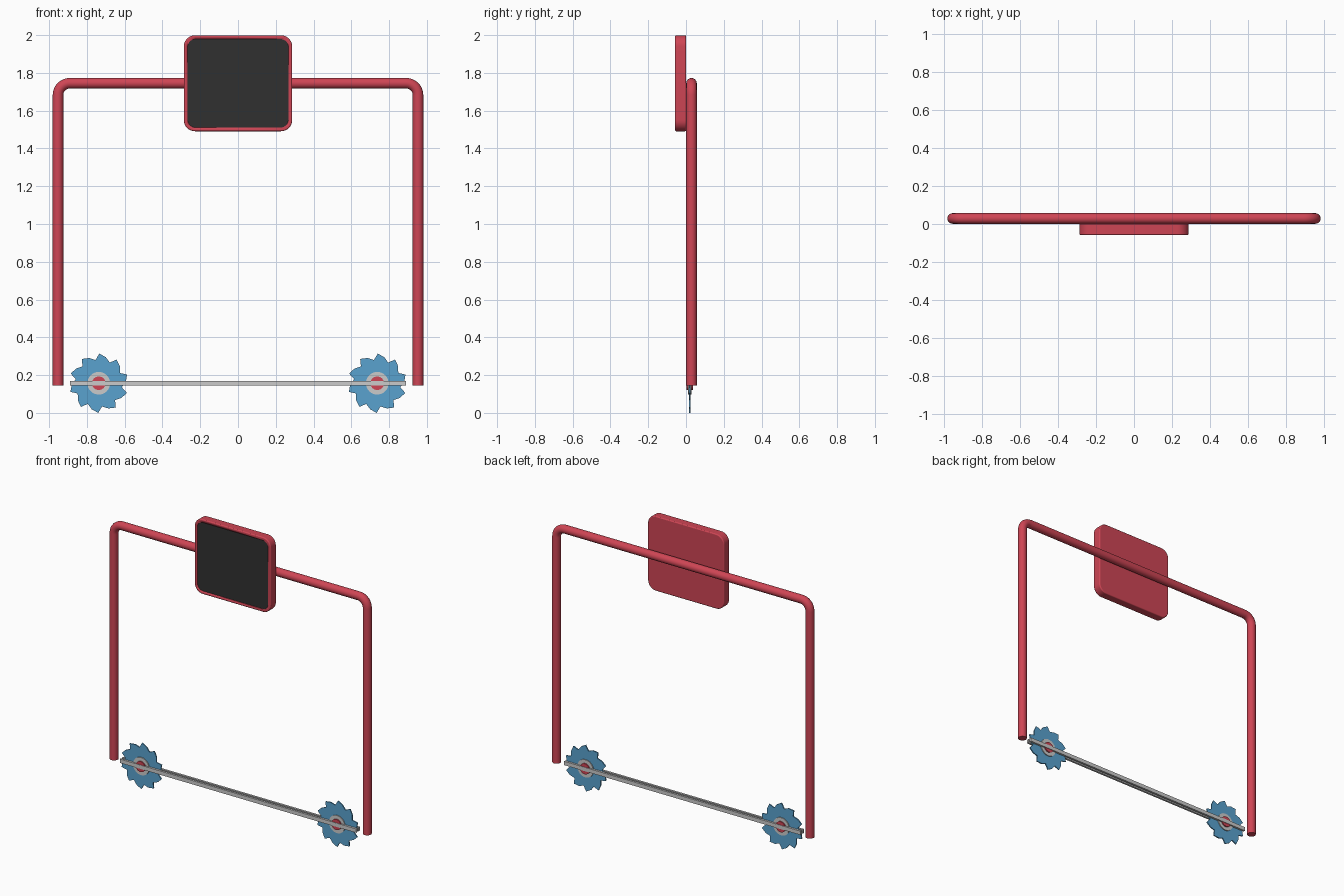
import bpy, bmesh
from math import sin, cos, pi, radians

if "Cube" in bpy.data.objects:
    bpy.data.objects.remove(bpy.data.objects["Cube"])


def material(name, rgb):
    m = bpy.data.materials.new(name)
    m.diffuse_color = (*rgb, 1)
    m.use_nodes = True
    m.node_tree.nodes["Principled BSDF"].inputs["Base Color"].default_value = m.diffuse_color
    return m


RED = material("red", (0.62, 0.06, 0.09))
DARK = material("dark", (0.03, 0.03, 0.03))
BLUE = material("blue", (0.10, 0.36, 0.62))


def rounded_rect(w, h, r, steps=8):
    pts = []
    for k, (sx, sz) in enumerate([(1, 1), (-1, 1), (-1, -1), (1, -1)]):
        for i in range(steps + 1):
            a = (k + i / steps) * pi / 2
            pts.append((sx * (w - r) + r * cos(a), sz * (h - r) + r * sin(a)))
    return pts


def plate(name, outline, cx, cz, y0, y1, mat=None, bevel=0, smooth=True):
    """Extrude an x-z outline from y0 (front) to y1 (back)."""
    bm = bmesh.new()
    front = bm.faces.new([bm.verts.new((cx + x, y0, cz + z)) for x, z in outline])
    new = bmesh.ops.extrude_face_region(bm, geom=[front])["geom"]
    for v in new:
        if isinstance(v, bmesh.types.BMVert):
            v.co.y = y1
    bmesh.ops.recalc_face_normals(bm, faces=bm.faces)
    me = bpy.data.meshes.new(name)
    bm.to_mesh(me)
    bm.free()
    ob = bpy.data.objects.new(name, me)
    bpy.context.collection.objects.link(ob)
    if mat:
        me.materials.append(mat)
    if bevel:
        b = ob.modifiers.new("bevel", 'BEVEL')
        b.width, b.segments = bevel, 3
        b.limit_method, b.angle_limit = 'ANGLE', radians(40)
    if smooth:
        bpy.ops.object.select_all(action='DESELECT')
        bpy.context.view_layer.objects.active = ob
        ob.select_set(True)
        bpy.ops.object.shade_smooth_by_angle(angle=radians(35))
    return ob


def circle(r, n=32):
    return [(r * cos(2 * pi * i / n), r * sin(2 * pi * i / n)) for i in range(n)]


# Arched tube frame with rounded top corners
X, TOP, R, BOTTOM = 0.953, 1.745, 0.062, 0.145
arc = [i / 8 * pi / 2 for i in range(9)]
right = [(X, BOTTOM)] + [(X - R + R * cos(a), TOP - R + R * sin(a)) for a in arc]
path = right + [(-x, z) for x, z in reversed(right)]
cu = bpy.data.curves.new("tube_frame", 'CURVE')
cu.dimensions = '3D'
cu.bevel_depth, cu.bevel_resolution, cu.use_fill_caps = 0.028, 6, True
sp = cu.splines.new('POLY')
sp.points.add(len(path) - 1)
for p, (x, z) in zip(sp.points, path):
    p.co = (x, 0.029, z, 1)
sp.use_smooth = True
cu.materials.append(RED)
bpy.context.collection.objects.link(bpy.data.objects.new("tube_frame", cu))

# Sign: backing tray, raised rim and dark face panel
CZ = 1.745
tray = plate("sign_tray", rounded_rect(0.287, 0.254, 0.06), 0, CZ, -0.058, 0.001, RED, 0.006)
cutter = plate("sign_recess_cutter", rounded_rect(0.267, 0.234, 0.042), 0, CZ, -0.08, -0.050)
cutter.hide_render = True
cutter.hide_viewport = True
cut = tray.modifiers.new("recess", 'BOOLEAN')
cut.object, cut.operation, cut.solver = cutter, 'DIFFERENCE', 'EXACT'
plate("sign_panel", rounded_rect(0.267, 0.234, 0.042), 0, CZ, -0.054, -0.048, DARK)

# Twin rails with the blades running in the gap between them
YC, BZ = 0.020, 0.157
for name, y in (("front_rail", YC - 0.013), ("back_rail", YC + 0.013)):
    plate(name, [(-0.89, -0.013), (0.89, -0.013), (0.89, 0.013), (-0.89, 0.013)],
          0, BZ, y - 0.007, y + 0.007, smooth=False)

# Saw blades: ten hooked teeth, washer and axle bolt
teeth = []
for i in range(10):
    a = radians(17 + 36 * i)
    for da, r in ((-27, 0.124), (-14, 0.143), (0, 0.157)):
        teeth.append((r * cos(a + radians(da)), r * sin(a + radians(da))))
for side, x in (("left", -0.737), ("right", 0.737)):
    plate(side + "_saw_blade", teeth, x, BZ, YC - 0.004, YC + 0.004, BLUE, smooth=False)
    plate(side + "_washer", circle(0.06), x, BZ, YC - 0.010, YC + 0.010)
    plate(side + "_axle_bolt", circle(0.036), x, BZ, YC - 0.017, YC + 0.017, RED)
